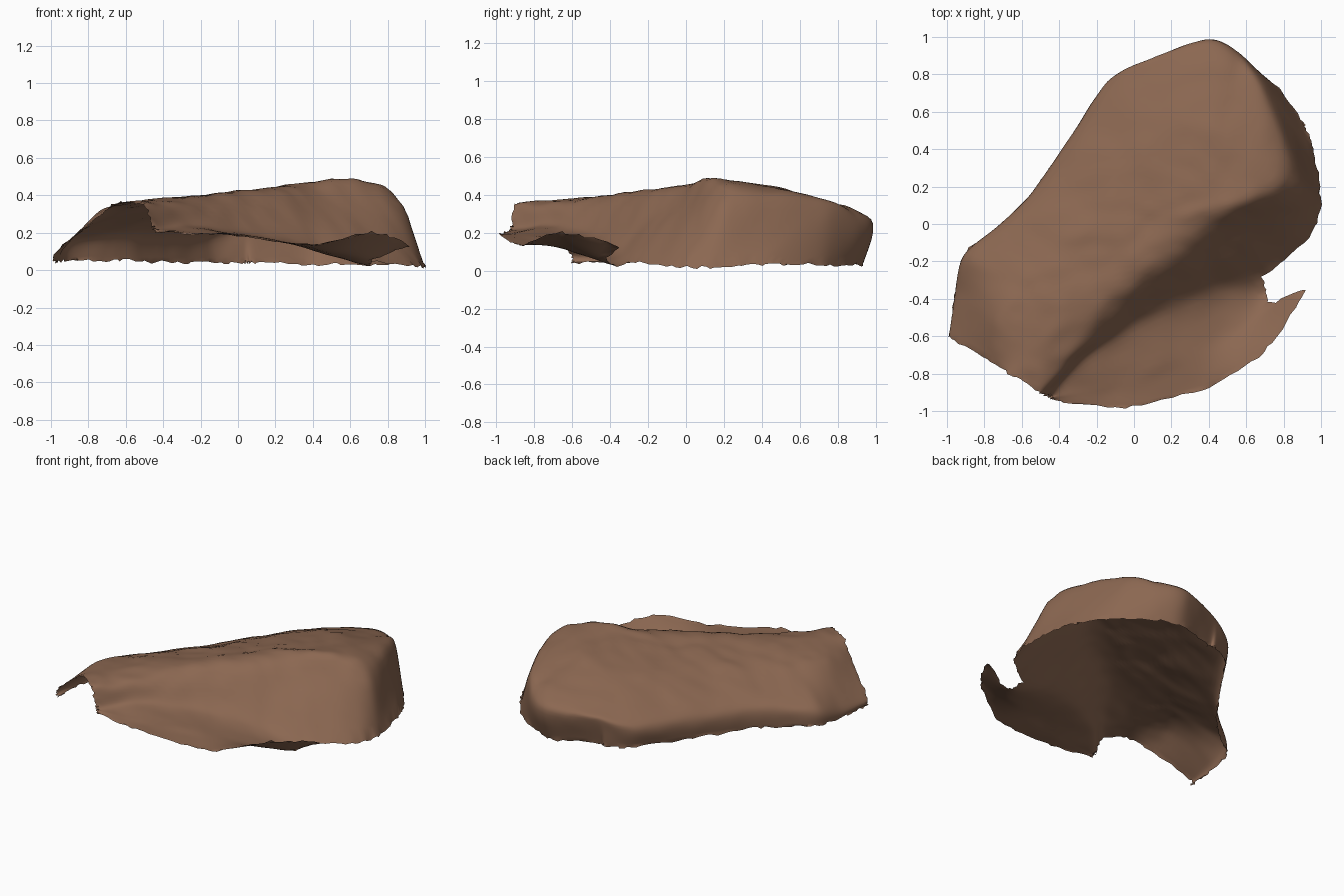
import bpy, random
from mathutils import Vector, noise

if "Cube" in bpy.data.objects:
    bpy.data.objects.remove(bpy.data.objects["Cube"])

random.seed(4)

stone = bpy.data.materials.new("brown stone")
stone.diffuse_color = (0.26, 0.137, 0.083, 1)
stone.use_nodes = True
stone.node_tree.nodes["Principled BSDF"].inputs["Base Color"].default_value = stone.diffuse_color


def spline(pts, n, tension=0.42):
    """n steps per span through the points, softened cardinal spline."""
    p = [Vector(q) for q in pts]
    p = [p[0]] + p + [p[-1]]
    out = []
    for k in range(1, len(p) - 2):
        m0, m1 = (p[k + 1] - p[k - 1]) * tension, (p[k + 2] - p[k]) * tension
        for s in range(n):
            t = s / n
            out.append(p[k] * (2*t**3 - 3*t*t + 1) + m0 * (t**3 - 2*t*t + t)
                       + p[k + 1] * (3*t*t - 2*t**3) + m1 * (t**3 - t*t))
    return out + [p[-2]]


def roughen(v):
    """Worn stone: broad lumps, finer ripples, stronger on the upper surface."""
    amp = 0.4 + 0.6 * min(1, max(0, (v.z - 0.15) / 0.2))
    d = noise.noise(v * 4) * 0.016 + noise.noise(v * 11 + Vector((3, 1, 7))) * 0.009
    return v + Vector((0.4 * d, -0.4 * d, d)) * amp


def loft(name, rails, along, across, keep):
    """Skin a sheet over rails, keep some of the patches, tear the open border."""
    lines = [spline(r, along) for r in rails]
    grid = [spline([l[i] for l in lines], across) for i in range(len(lines[0]))]
    ni, nj = len(grid), len(grid[0])
    verts = [roughen(v) for row in grid for v in row]
    faces = [(i*nj + j, i*nj + j + 1, (i+1)*nj + j + 1, (i+1)*nj + j)
             for i in range(ni - 1) for j in range(nj - 1) if keep(i // along, j // across)]
    # border points are used by fewer than four faces
    uses = [0] * len(verts)
    for f in faces:
        for v in f:
            uses[v] += 1
    for k, u in enumerate(uses):
        if 0 < u < 4:
            verts[k] += Vector([random.uniform(-0.008, 0.008) for _ in range(3)])
        verts[k].z = max(verts[k].z, 0.0)
    index = {}
    for k, u in enumerate(uses):
        if u:
            index[k] = len(index)
    me = bpy.data.meshes.new(name)
    me.from_pydata([verts[k] for k in index], [], [[index[v] for v in f] for f in faces])
    me.update()
    if sum(f.normal.z * f.area for f in me.polygons) < 0:
        me.flip_normals()
    me.materials.append(stone)
    ob = bpy.data.objects.new(name, me)
    bpy.context.collection.objects.link(ob)
    bpy.context.view_layer.objects.active = ob
    ob.select_set(True)
    bpy.ops.object.shade_smooth_by_angle(angle=0.9)


# Rails run from the open front-left edge to the foot of the back wall
left_foot = [(-.97, -.60, .04), (-.96, -.40, .05), (-.91, -.17, .05), (-.71, 0, .05),
             (-.53, .18, .05), (-.34, .45, .04), (-.13, .74, .04), (.03, .84, .04), (.06, .83, .04)]
left_shoulder = [(-.98, -.61, .09), (-.93, -.38, .12), (-.88, -.18, .17), (-.68, 0, .19),
                 (-.51, .17, .20), (-.32, .45, .20), (-.12, .76, .20), (.06, .87, .22), (.10, .84, .04)]
top_left = [(-.76, -.74, .28), (-.73, -.51, .32), (-.60, -.32, .32), (-.38, -.10, .34),
            (-.17, .10, .36), (.03, .38, .37), (.22, .68, .35), (.38, .98, .26), (.38, .93, .03)]
top_right = [(-.64, -.82, .37), (-.55, -.66, .375), (-.34, -.40, .39), (-.08, -.14, .40),
             (.14, .06, .42), (.40, .20, .455), (.50, .48, .445), (.55, .90, .29), (.57, .87, .03)]
crest = [(-.50, -.90, .35), (-.37, -.73, .36), (-.10, -.42, .385), (.20, -.17, .42),
         (.42, 0, .435), (.66, .12, .455), (.83, .27, .41), (.71, .71, .35), (.77, .73, .03)]
wall_foot = [(-.46, -.92, .23), (-.25, -.72, .24), (.08, -.51, .195), (.42, -.36, .12),
             (.68, -.28, .05), (.95, -.05, .02), (1.0, .12, .02), (.965, .38, .03), (.91, .53, .03)]

# Thin skirt at the front right: slopes outward, its far corner curls up
skirt_middle = [(-.45, -.93, .21), (-.12, -.88, .20), (.27, -.74, .145), (.54, -.57, .09),
                (.72, -.42, .05)] + [(x + .01, y - .01, z - .02) for x, y, z in wall_foot[5:]]
skirt_edge = [(-.44, -.94, .20), (-.05, -.98, .19), (.40, -.87, .135), (.72, -.66, .20),
              (.91, -.35, .13)] + [(x + .02, y - .02, z - .04) for x, y, z in wall_foot[5:]]

# One shell: left wall, top, right wall and skirt; open underneath and at the front left
loft("rock_shell", [left_foot, left_shoulder, top_left, top_right, crest, wall_foot,
                    skirt_middle, skirt_edge], 9, 8,
     lambda span, rail: rail < 5 or span < 4)
